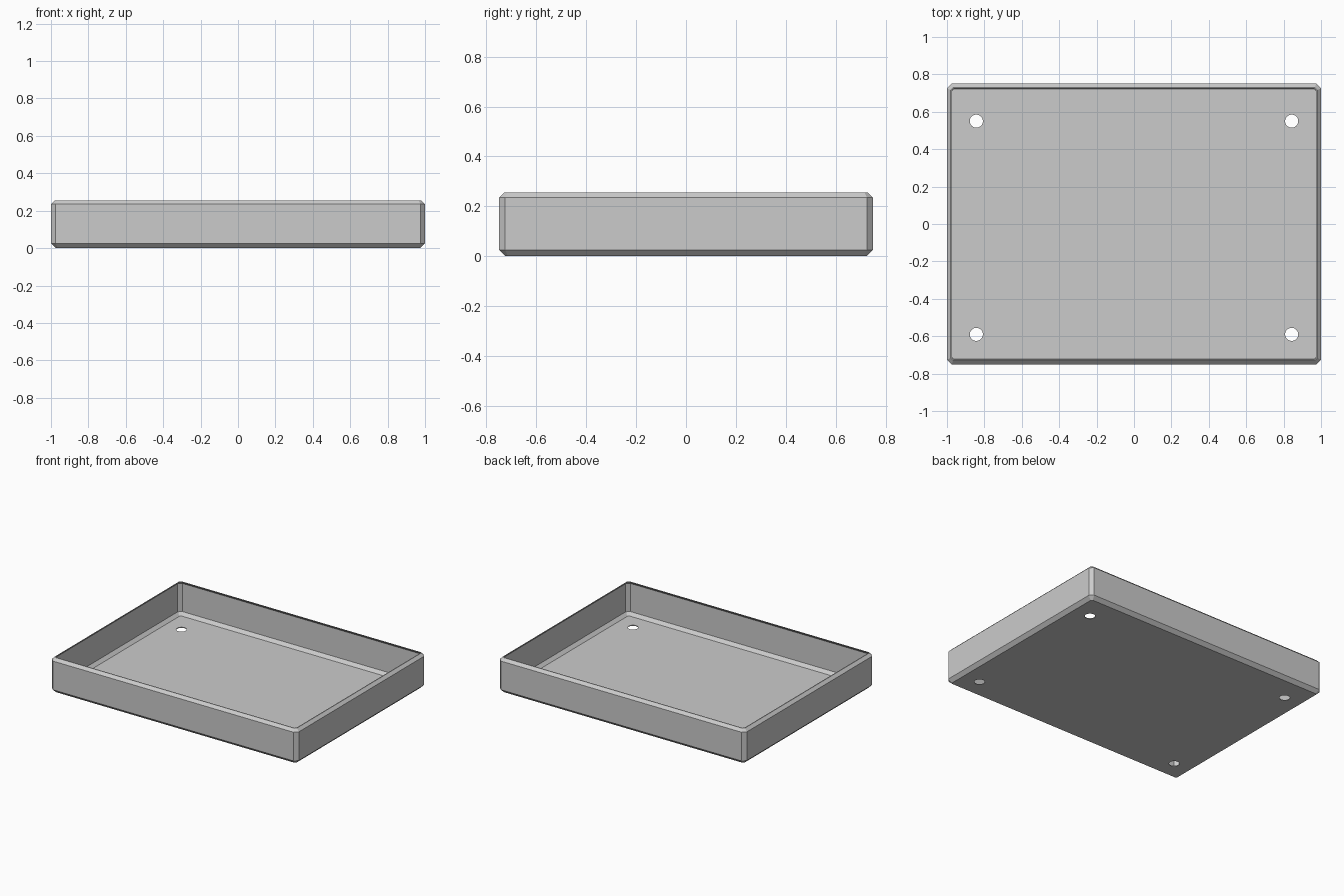
import bpy, bmesh
from mathutils import Matrix

cube = bpy.data.objects.get("Cube")
if cube:
    bpy.data.objects.remove(cube, do_unlink=True)

HALF_X, HALF_Y, HEIGHT = 1.0, 0.75, 0.255
CHAMFER, WALL = 0.025, 0.005

grey = bpy.data.materials.new("light grey")
grey.use_nodes = True
grey.diffuse_color = (0.6, 0.6, 0.6, 1)
grey.node_tree.nodes["Principled BSDF"].inputs["Base Color"].default_value = (0.6, 0.6, 0.6, 1)


def make_object(name, bm):
    bmesh.ops.recalc_face_normals(bm, faces=bm.faces)
    mesh = bpy.data.meshes.new(name)
    bm.to_mesh(mesh)
    bm.free()
    mesh.materials.append(grey)
    obj = bpy.data.objects.new(name, mesh)
    bpy.context.collection.objects.link(obj)
    return obj


def ring(bm, inset, z):
    """Rectangle with cut corners, offset inwards by inset."""
    x, y = HALF_X - inset, HALF_Y - inset
    cut = CHAMFER - inset * (2 - 2 ** 0.5)
    outline = []
    for sx, sy in ((1, 1), (-1, 1), (-1, -1), (1, -1)):
        pair = [(sx * x, sy * (y - cut)), (sx * (x - cut), sy * y)]
        outline += pair if sx == sy else pair[::-1]
    return [bm.verts.new((px, py, z)) for px, py in outline]


# Thin tray shell: outside up, over the lip, inside down to the floor
profile = [
    (CHAMFER, 0), (0, CHAMFER), (0, HEIGHT - 0.02), (0.02, HEIGHT),
    (0.026, HEIGHT), (WALL, HEIGHT - 0.022),
    (WALL, CHAMFER + 0.002), (CHAMFER + 0.002, WALL),
]
bm = bmesh.new()
rings = [ring(bm, d, z) for d, z in profile]
for a, b in zip(rings, rings[1:]):
    for i in range(len(a)):
        j = (i + 1) % len(a)
        bm.faces.new((a[i], a[j], b[j], b[i]))
bm.faces.new(rings[0])
bm.faces.new(rings[-1])
tray = make_object("tray", bm)

# Four screw holes through the floor
bm = bmesh.new()
for x in (-0.843, 0.843):
    for y in (-0.59, 0.55):
        bmesh.ops.create_cone(bm, cap_ends=True, segments=32, radius1=0.035, radius2=0.035,
                              depth=0.1, matrix=Matrix.Translation((x, y, 0)))
cutter = make_object("hole_cutter", bm)
cutter.hide_render = True

holes = tray.modifiers.new("holes", 'BOOLEAN')
holes.operation = 'DIFFERENCE'
holes.solver = 'EXACT'
holes.object = cutter
bpy.context.view_layer.objects.active = tray
bpy.ops.object.modifier_apply(modifier=holes.name)
bpy.data.objects.remove(cutter, do_unlink=True)
